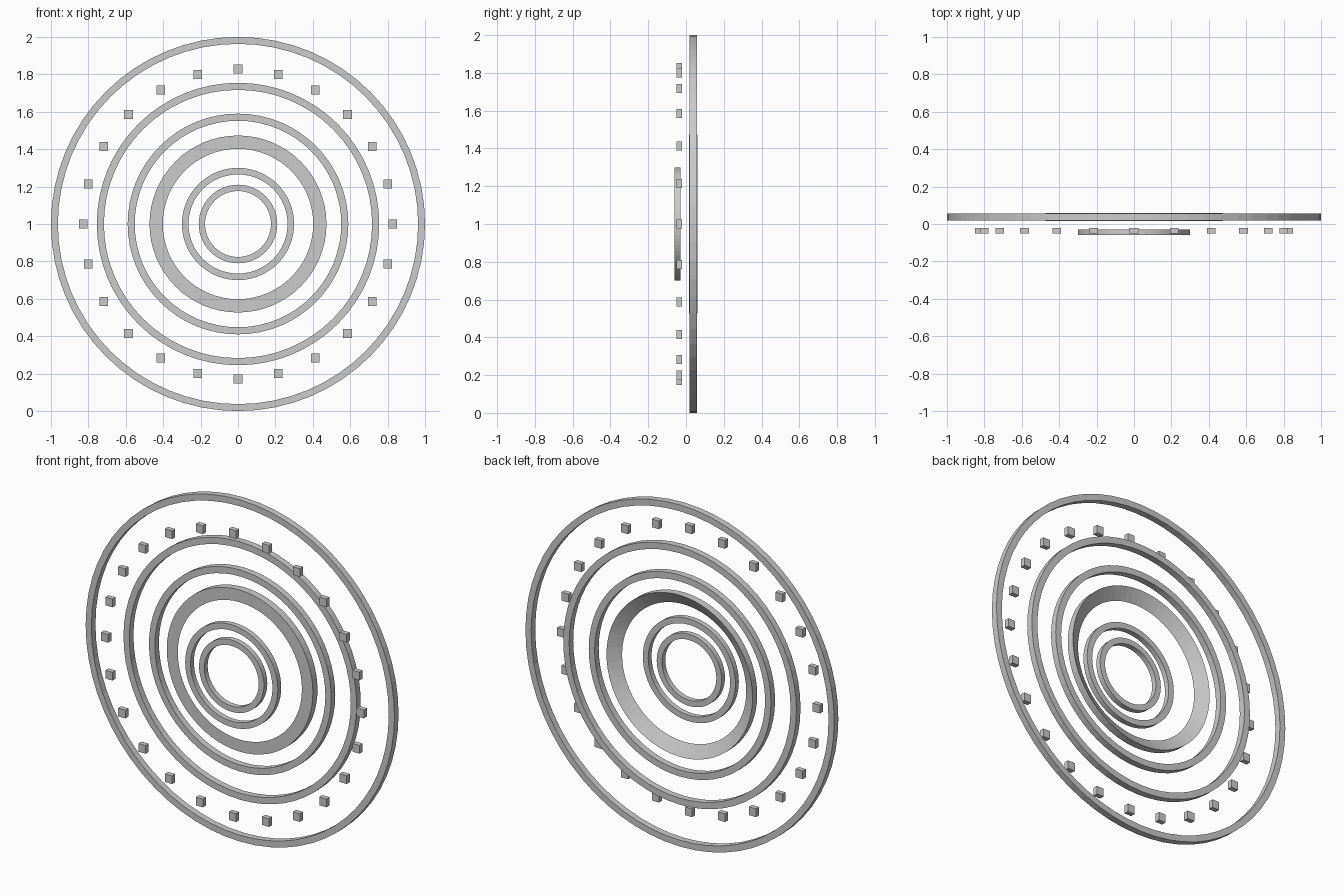
import bpy
import bmesh
from math import cos, sin, tau
from mathutils import Matrix, Vector

old = bpy.data.objects.get("Cube")
if old:
    bpy.data.objects.remove(old, do_unlink=True)

grey = bpy.data.materials.new("plain_grey")
grey.use_nodes = True
colour = (0.6, 0.6, 0.6, 1)
grey.diffuse_color = colour
grey.node_tree.nodes["Principled BSDF"].inputs["Base Color"].default_value = colour

CENTRE = Vector((0, 0, 1))


def finish(bm, name):
    bmesh.ops.recalc_face_normals(bm, faces=bm.faces)
    mesh = bpy.data.meshes.new(name)
    bm.to_mesh(mesh)
    bm.free()
    mesh.materials.append(grey)
    obj = bpy.data.objects.new(name, mesh)
    bpy.context.collection.objects.link(obj)
    return obj


def ring(name, profile, segments=64):
    """Revolve a closed (radius, y) profile about the depth axis."""
    bm = bmesh.new()
    loops = []
    for i in range(segments):
        a = tau * i / segments
        loops.append([bm.verts.new(CENTRE + Vector((r * cos(a), y, r * sin(a))))
                      for r, y in profile])
    n = len(profile)
    for i in range(segments):
        here, after = loops[i], loops[(i + 1) % segments]
        for j in range(n):
            k = (j + 1) % n
            bm.faces.new((here[j], here[k], after[k], after[j]))
    return finish(bm, name)


def flat_ring(name, outer, inner, front, back):
    return ring(name, [(outer, front), (outer, back), (inner, back), (inner, front)])


# Rear set of rings
flat_ring("outer_ring", 1.0, 0.963, 0.019, 0.057)
flat_ring("second_ring", 0.755, 0.717, 0.019, 0.057)
flat_ring("third_ring", 0.59, 0.552, 0.019, 0.057)

# Wide ring: flat front, sloping back
ring("wide_ring", [(0.473, 0.017), (0.473, 0.06), (0.402, 0.017)])

# Front pair of small rings
flat_ring("small_ring", 0.3, 0.265, -0.06, -0.029)
flat_ring("centre_ring", 0.21, 0.176, -0.06, -0.029)

# Upright blocks set round the circle
bm = bmesh.new()
for i in range(24):
    a = tau * i / 24
    place = CENTRE + Vector((0.828 * cos(a), -0.037, 0.828 * sin(a)))
    bmesh.ops.create_cube(bm, size=1, matrix=Matrix.Translation(place)
                          @ Matrix.Diagonal((0.046, 0.029, 0.048, 1)))
finish(bm, "marker_blocks")
